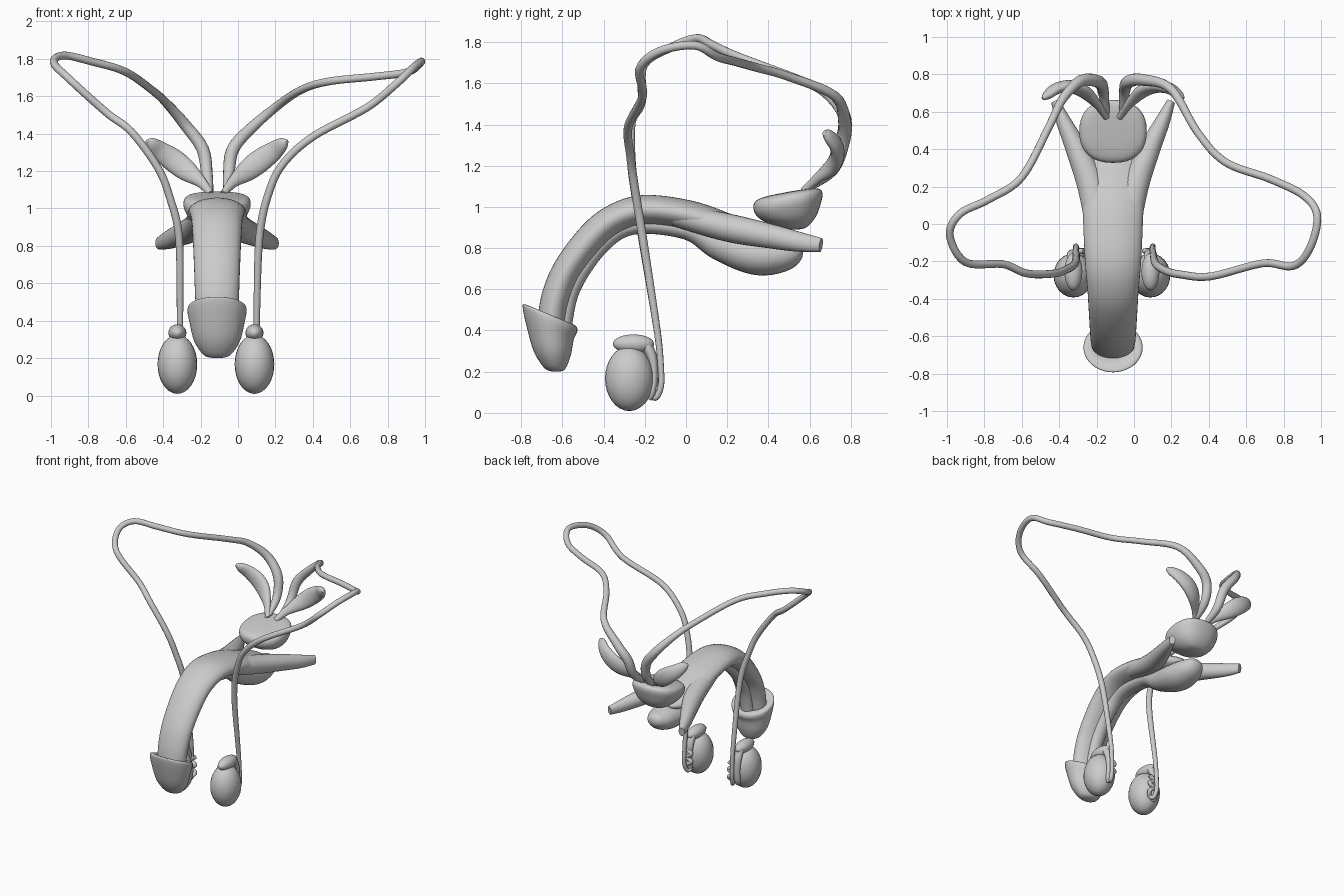
import bpy, bmesh, math
from mathutils import Vector

AX = -0.112   # mirror axis of the central parts


def skin(name, rings):
    """Bridge a list of equal rings into a closed smooth mesh."""
    bm = bmesh.new()
    vr = [[bm.verts.new(p) for p in r] for r in rings]
    n = len(vr[0])
    for a, b in zip(vr, vr[1:]):
        for i in range(n):
            j = (i + 1) % n
            bm.faces.new((a[i], a[j], b[j], b[i]))
    bm.faces.new(vr[0][::-1])
    bm.faces.new(vr[-1])
    bmesh.ops.recalc_face_normals(bm, faces=bm.faces)
    me = bpy.data.meshes.new(name)
    bm.to_mesh(me)
    bm.free()
    ob = bpy.data.objects.new(name, me)
    bpy.context.collection.objects.link(ob)
    bpy.ops.object.select_all(action='DESELECT')
    bpy.context.view_layer.objects.active = ob
    ob.select_set(True)
    bpy.ops.object.shade_smooth_by_angle(angle=math.radians(60))
    return ob


def spline(pts, steps):
    """Catmull-Rom through tuples of any length."""
    out = []
    for k in range(len(pts) - 1):
        a, b, c, d = pts[max(k - 1, 0)], pts[k], pts[k + 1], pts[min(k + 2, len(pts) - 1)]
        for s in range(steps):
            t = s / steps
            out.append([0.5 * (2 * q + (r - p) * t + (2 * p - 5 * q + 4 * r - u) * t * t
                               + (3 * q - p - 3 * r + u) * t ** 3)
                        for p, q, r, u in zip(a, b, c, d)])
    out.append(list(pts[-1]))
    return out


def loft(name, pts, hint=(1, 0, 0), steps=6, n=24):
    """Elliptical tube; each point is x, y, z, half width, half height."""
    P = spline(pts, steps)
    side = Vector(hint)
    rings = []
    for i, p in enumerate(P):
        t = (Vector(P[min(i + 1, len(P) - 1)][:3]) - Vector(P[max(i - 1, 0)][:3])).normalized()
        side = (side - t * side.dot(t)).normalized()
        up = t.cross(side)
        c = Vector(p[:3])
        rings.append([c + side * p[3] * math.cos(a) + up * p[4] * math.sin(a)
                      for a in (2 * math.pi * k / n for k in range(n))])
    return skin(name, rings)


def stack(name, levels, tilt, n=40, power=1.0):
    """Stacked rings (z, y centre, half x, half y, tilt share) with slanted planes."""
    rings = []
    for z, yc, rx, ry, s in spline(levels, 4):
        ring = []
        for k in range(n):
            a = 2 * math.pi * k / n
            ca, sa = math.cos(a), math.sin(a)
            x = rx * math.copysign(abs(ca) ** power, ca)
            dy = ry * math.copysign(abs(sa) ** power, sa)
            ring.append((AX + x, yc + dy, z + tilt * s * dy))
        rings.append(ring)
    return skin(name, rings)


def ball(name, c, r):
    n = 24
    lev = [math.pi * (k + .1) / 16.2 for k in range(17)]
    return skin(name, [[(c[0] + r[0] * math.sin(v) * math.cos(2 * math.pi * k / n),
                         c[1] + r[1] * math.sin(v) * math.sin(2 * math.pi * k / n),
                         c[2] - r[2] * math.cos(v)) for k in range(n)] for v in lev])


# main curved body
loft("upper_body", [(AX, y, z, w, h) for y, z, w, h in (
    (-.655, .42, .112, .068), (-.635, .55, .118, .07), (-.58, .69, .123, .07),
    (-.465, .845, .13, .072), (-.35, .94, .137, .072), (-.2, .985, .15, .073),
    (.02, .958, .16, .072), (.2, .9, .165, .068), (.36, .86, .13, .05), (.42, .85, .06, .02))], n=32)

# lower column ending in the bulb
loft("lower_column_bulb", [(AX, y, z, w, h) for y, z, w, h in (
    (-.6, .42, .05, .045), (-.555, .61, .05, .045), (-.42, .81, .052, .045),
    (-.26, .91, .055, .045), (.0, .89, .065, .048), (.165, .82, .085, .08),
    (.34, .765, .115, .095), (.47, .765, .1, .08), (.545, .785, .06, .045), (.565, .79, .02, .015))])

# rounded head
stack("head", [(.2, -.63, .015, .012, 0), (.215, -.635, .07, .05, 0), (.29, -.648, .122, .09, .15),
               (.39, -.66, .147, .115, .7), (.45, -.66, .158, .132, 1), (.475, -.66, .15, .126, 1),
               (.47, -.655, .11, .085, 1), (.44, -.655, .07, .05, 1)], -.42)

# gland above the bulb
stack("gland", [(.89, .53, .015, .012, 0), (.9, .525, .08, .06, .1), (.94, .505, .14, .125, .5),
                (.99, .497, .172, .158, 1), (1.03, .495, .18, .168, 1), (1.058, .495, .165, .155, 1),
                (1.07, .495, .115, .105, 1), (1.073, .495, .01, .01, 1)], .18, power=.85)

for s, tag in ((-1, "left"), (1, "right")):
    # diverging rear legs of the body
    loft("rear_leg_" + tag, [(AX + s * d, y, z, w, h) for d, y, z, w, h in (
        (.07, -.05, .96, .07, .055), (.115, .2, .9, .075, .068), (.195, .4, .86, .058, .06),
        (.265, .55, .83, .04, .048), (.31, .655, .815, .022, .034))])
    # leaf-shaped sacs
    loft("leaf_sac_" + tag, [(AX + s * d, y, z, w, h) for d, y, z, w, h in (
        (.035, .57, 1.08, .018, .016), (.085, .64, 1.14, .03, .022), (.16, .71, 1.2, .056, .032),
        (.23, .735, 1.255, .062, .034), (.3, .725, 1.305, .052, .03),
        (.35, .69, 1.345, .035, .024), (.375, .67, 1.36, .01, .01))], hint=(-s * .7, 0, .75))
    # egg-shaped body, its cap and the rear strip
    cx = -.118 + s * .206
    ball("egg_" + tag, (cx, -.275, .167), (.106, .118, .158))
    ball("egg_cap_" + tag, (cx, -.255, .335), (.048, .1, .046))
    loft("egg_strip_" + tag, [(cx, -.2, .34, .035, .03), (cx, -.165, .27, .035, .025),
                              (cx, -.155, .18, .03, .02), (cx, -.165, .1, .028, .02),
                              (cx, -.18, .065, .012, .012)])

# long ducts: thick near the gland, thin afterwards, coiled at the egg
LEFT = [(-.15, .59, 1.09), (-.165, .71, 1.18), (-.19, .76, 1.32), (-.285, .765, 1.45),
        (-.38, .67, 1.56), (-.45, .53, 1.625), (-.6, .25, 1.73), (-.78, .13, 1.785),
        (-.93, .055, 1.818), (-.985, -.06, 1.78), (-.9, -.205, 1.69), (-.7, -.215, 1.51),
        (-.57, -.265, 1.41), (-.43, -.265, 1.22), (-.365, -.245, 1.06), (-.315, -.21, .84),
        (-.31, -.14, .4)]
RIGHT = [(-.06, .59, 1.09), (-.05, .71, 1.18), (-.03, .76, 1.31), (.05, .77, 1.41),
         (.2, .72, 1.54), (.34, .49, 1.635), (.49, .33, 1.68), (.73, .24, 1.705),
         (.91, .15, 1.73), (.98, .04, 1.785), (.94, -.13, 1.755), (.85, -.225, 1.67),
         (.69, -.21, 1.54), (.41, -.28, 1.39), (.25, -.27, 1.25), (.17, -.25, 1.1),
         (.115, -.21, .85), (.1, -.14, .4)]
for tag, path, s in (("left", LEFT, -1), ("right", RIGHT, 1)):
    x = path[-1][0]
    tail = [(x, -.122, .22), (x, -.122, .13), (x - s * .01, -.145, .075),
            (x - s * .025, -.168, .09)]
    tail += [(x - s * .025 + .018 * (-1) ** k, -.145, .12 + .03 * k) for k in range(5)]
    radii = [.018, .03, .034, .031, .024]
    pts = [p + (radii[i] if i < 5 else .021 if i < len(path) - 1 else .017,) * 2
           for i, p in enumerate(path)] + [p + (.015, .015) for p in tail]
    loft("duct_" + tag, pts, n=14)
